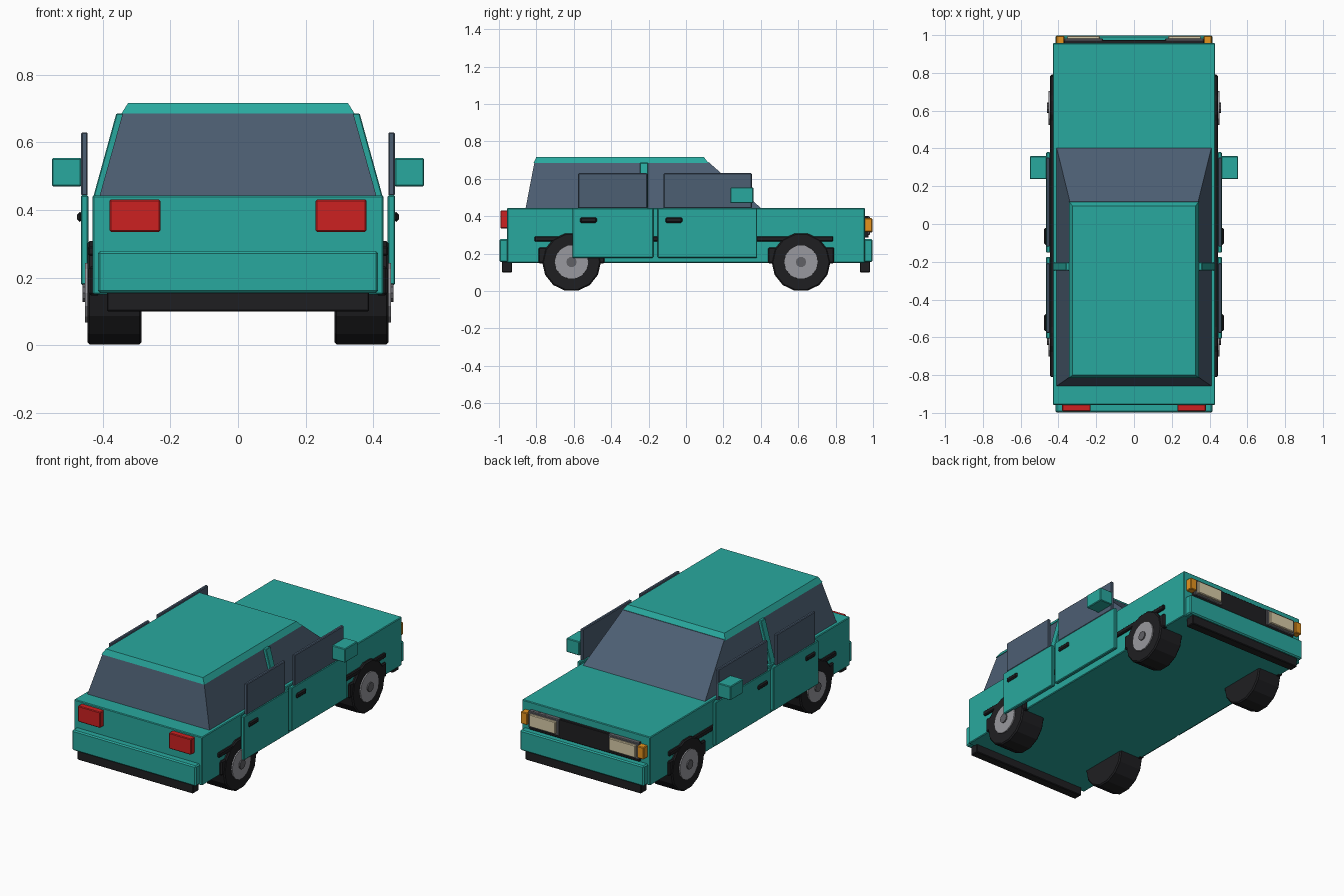
import bpy, bmesh, math
from mathutils import Matrix, Vector

if "Cube" in bpy.data.objects:
    bpy.data.objects.remove(bpy.data.objects["Cube"])


def linear(c):
    return c / 12.92 if c <= 0.04045 else ((c + 0.055) / 1.055) ** 2.4


def material(name, r, g, b):
    m = bpy.data.materials.new(name)
    m.diffuse_color = (linear(r), linear(g), linear(b), 1)
    m.use_nodes = True
    m.node_tree.nodes["Principled BSDF"].inputs["Base Color"].default_value = m.diffuse_color
    return m


TEAL = material("teal_paint", 0.16, 0.66, 0.62)
GLASS = material("tinted_glass", 0.30, 0.37, 0.45)
BLACK = material("black_rubber", 0.12, 0.12, 0.13)
RED = material("red_lens", 0.80, 0.13, 0.13)
AMBER = material("amber_lens", 0.90, 0.58, 0.12)
CREAM = material("headlight_lens", 0.85, 0.80, 0.66)
METAL = material("wheel_metal", 0.60, 0.60, 0.62)
DARK_METAL = material("dark_metal", 0.38, 0.38, 0.40)


def finish(bm, name, mat, bevel=0.0):
    bmesh.ops.recalc_face_normals(bm, faces=bm.faces)
    me = bpy.data.meshes.new(name)
    bm.to_mesh(me)
    bm.free()
    me.materials.append(mat)
    ob = bpy.data.objects.new(name, me)
    bpy.context.collection.objects.link(ob)
    if bevel:
        mod = ob.modifiers.new("bevel", "BEVEL")
        mod.width, mod.segments = bevel, 1
    return ob


def hull(name, mat, low, high, bevel=0.0):
    """Six-sided solid between two rectangles, each (x0, x1, y0, y1, z)."""
    bm = bmesh.new()
    rings = []
    for x0, x1, y0, y1, z in (low, high):
        rings.append([bm.verts.new(p) for p in
                      ((x0, y0, z), (x1, y0, z), (x1, y1, z), (x0, y1, z))])
    a, b = rings
    bm.faces.new(a)
    bm.faces.new(b)
    for i in range(4):
        j = (i + 1) % 4
        bm.faces.new((a[i], a[j], b[j], b[i]))
    return finish(bm, name, mat, bevel)


def box(name, mat, x, y, z, bevel=0.004):
    return hull(name, mat, (*x, *y, z[0]), (*x, *y, z[1]), bevel)


def disc(name, mat, x, y, z, r, n, bevel=0.0, r2=None):
    """Cylinder along x, from x[0] to x[1]; r2 is the radius at x[1]."""
    bm = bmesh.new()
    bmesh.ops.create_cone(bm, cap_ends=True, segments=n, radius1=r,
                          radius2=r2 or r, depth=abs(x[1] - x[0]))
    turn = Matrix.Rotation(math.copysign(math.pi / 2, x[1] - x[0]), 4, 'Y')
    place = Matrix.Translation(Vector(((x[0] + x[1]) / 2, y, z)))
    bmesh.ops.transform(bm, matrix=place @ turn, verts=bm.verts)
    return finish(bm, name, mat, bevel)


# Body, glass house and roof
box("body", TEAL, (-0.43, 0.43), (-0.957, 0.957), (0.15, 0.443))
hull("cabin_glass", GLASS, (-0.41, 0.41, -0.858, 0.405, 0.44),
     (-0.34, 0.34, -0.81, 0.12, 0.69))
hull("roof", TEAL, (-0.345, 0.345, -0.815, 0.12, 0.685),
     (-0.325, 0.325, -0.80, 0.095, 0.717))

# Bumpers at both ends
for end, s in (("front", -1), ("rear", 1)):
    box(end + "_bumper", TEAL, (-0.415, 0.415), sorted((s * 0.95, s * 0.998)), (0.155, 0.278), 0.007)
    box(end + "_bumper_lip", BLACK, (-0.388, 0.388), sorted((s * 0.93, s * 0.985)), (0.10, 0.158))

# Grille
box("grille", BLACK, (-0.37, 0.37), (0.95, 0.975), (0.285, 0.40), 0.003)

for side, s in (("left", -1), ("right", 1)):
    def sbox(name, mat, x, y, z, bevel=0.004):
        box(side + "_" + name, mat, sorted((s * x[0], s * x[1])), y, z, bevel)

    # Centre pillar leaning in to the roof
    hull(side + "_pillar", TEAL,
         (*sorted((s * 0.38, s * 0.428)), -0.247, -0.203, 0.44),
         (*sorted((s * 0.31, s * 0.36)), -0.247, -0.203, 0.686), 0.003)

    # Doors, door windows and handles
    for end, door, window, handle in (
            ("rear", (-0.152, 0.38), (-0.12, 0.352), (-0.11, -0.02)),
            ("front", (-0.607, -0.175), (-0.577, -0.207), (-0.567, -0.477))):
        sbox(end + "_door", TEAL, (0.443, 0.465), door, (0.178, 0.444))
        sbox(end + "_door_window", GLASS, (0.445, 0.464), window, (0.442, 0.63))
        sbox(end + "_door_handle", BLACK, (0.46, 0.476), handle, (0.365, 0.394), 0.007)

    # Mirror and side trim
    sbox("mirror", TEAL, (0.463, 0.551), (0.237, 0.36), (0.47, 0.554))
    sbox("side_trim", BLACK, (0.42, 0.444), (-0.81, 0.787), (0.264, 0.293), 0.005)

    # Lights
    sbox("tail_light", RED, (0.23, 0.38), (-0.992, -0.95), (0.335, 0.431))
    sbox("headlight_frame", DARK_METAL, (0.165, 0.37), (0.95, 0.983), (0.30, 0.40))
    sbox("headlight", CREAM, (0.18, 0.355), (0.96, 0.996), (0.312, 0.388))
    sbox("indicator", AMBER, (0.368, 0.412), (0.95, 0.996), (0.317, 0.39))

    # Wheels with fender blocks
    for end, y in (("rear", 0.615), ("front", -0.612)):
        z = 0.155
        sbox(end + "_fender_block", BLACK, (0.41, 0.442), (y - 0.177, y + 0.177), (0.147, 0.234), 0.007)
        name = side + "_" + end
        disc(name + "_tire", BLACK, (s * 0.285, s * 0.446), y, z, 0.157, 14, 0.007)
        disc(name + "_hub", METAL, (s * 0.40, s * 0.453), y, z, 0.093, 14, r2=0.090)
        disc(name + "_hub_cap", DARK_METAL, (s * 0.44, s * 0.46), y, z, 0.028, 10)
